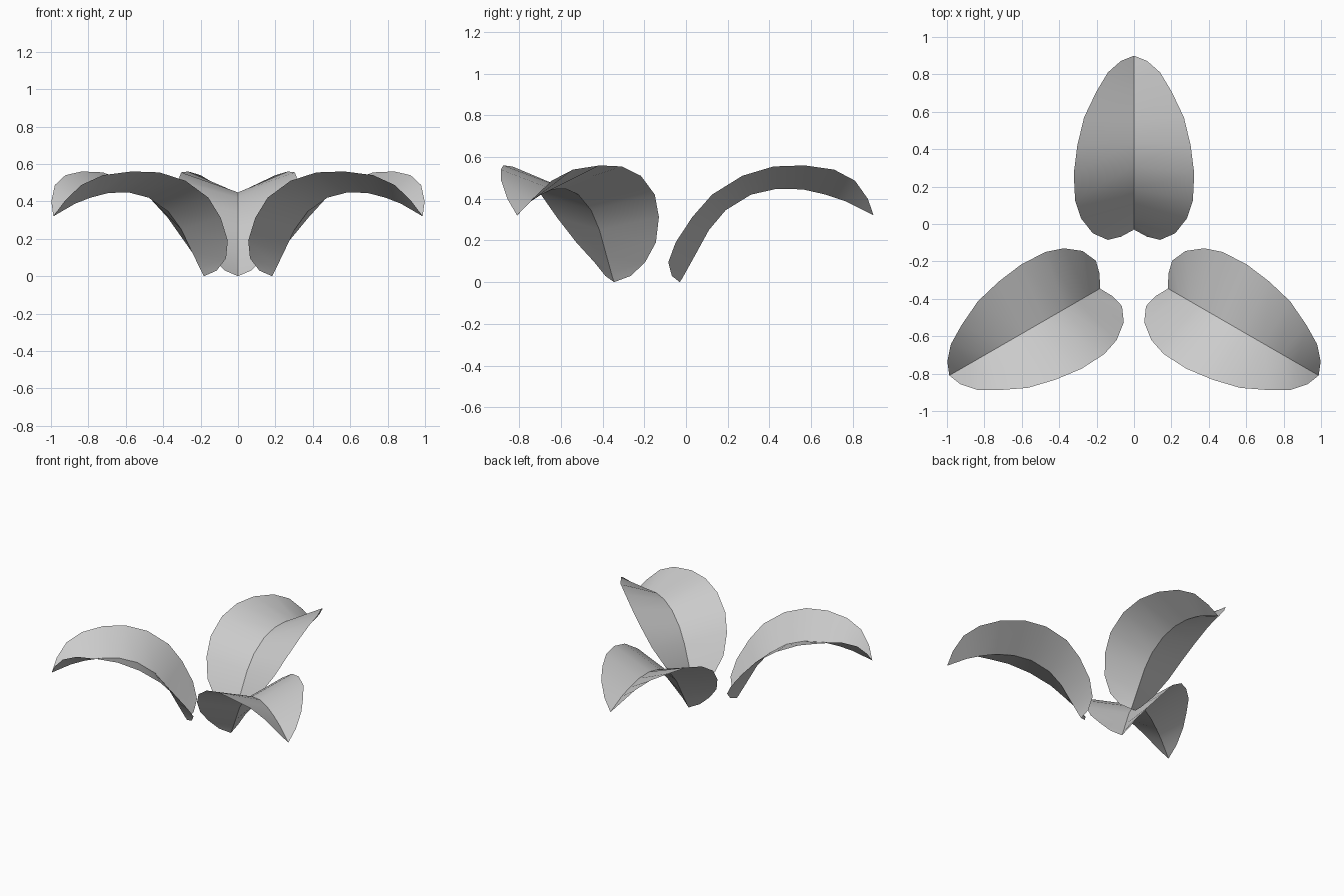
import bpy, bmesh
from math import radians
from mathutils import Matrix, Vector

if "Cube" in bpy.data.objects:
    bpy.data.objects.remove(bpy.data.objects["Cube"])

# Leaf stations from base to tip: (rib y, rib z, half width, edge y, edge z)
STATIONS = [
    (-.018, .018, .07, -.068, .03),
    (-.002, .047, .14, -.085, .095),
    (.042, .126, .22, -.05, .19),
    (.11, .25, .283, .03, .312),
    (.19, .345, .315, .125, .42),
    (.312, .42, .322, .27, .51),
    (.436, .448, .303, .42, .555),
    (.56, .445, .267, .57, .56),
    (.67, .42, .20, .71, .54),
    (.765, .388, .14, .81, .487),
    (.845, .348, .07, .872, .40),
]
BASE, TIP = (0, -.03, 0), (0, .9, .32)
CENTRE = Vector((0, -.24, 0))


def build_leaf(name, angle):
    """Arched leaf folded up along its midrib, turned about the cluster centre."""
    bm = bmesh.new()
    base, tip = bm.verts.new(BASE), bm.verts.new(TIP)
    rib = [bm.verts.new((0, s[0], s[1])) for s in STATIONS]
    for side in (1, -1):
        edge = [bm.verts.new((side * s[2], s[3], s[4])) for s in STATIONS]
        faces = [(base, edge[0], rib[0]), (rib[-1], edge[-1], tip)]
        for i in range(len(rib) - 1):
            faces.append((rib[i], edge[i], edge[i + 1], rib[i + 1]))
        for f in faces:
            bm.faces.new(f if side == 1 else f[::-1])
    turn = Matrix.Translation(CENTRE) @ Matrix.Rotation(angle, 4, 'Z') @ Matrix.Translation(-CENTRE)
    bm.transform(turn)
    mesh = bpy.data.meshes.new(name)
    bm.to_mesh(mesh)
    bm.free()
    obj = bpy.data.objects.new(name, mesh)
    bpy.context.collection.objects.link(obj)
    # Smooth blades with a crisp midrib fold
    bpy.ops.object.select_all(action='DESELECT')
    obj.select_set(True)
    bpy.context.view_layer.objects.active = obj
    bpy.ops.object.shade_smooth_by_angle(angle=radians(30))


# Three leaves around the centre
for label, degrees in (("back_leaf", 0), ("left_leaf", 120), ("right_leaf", 240)):
    build_leaf(label, radians(degrees))
